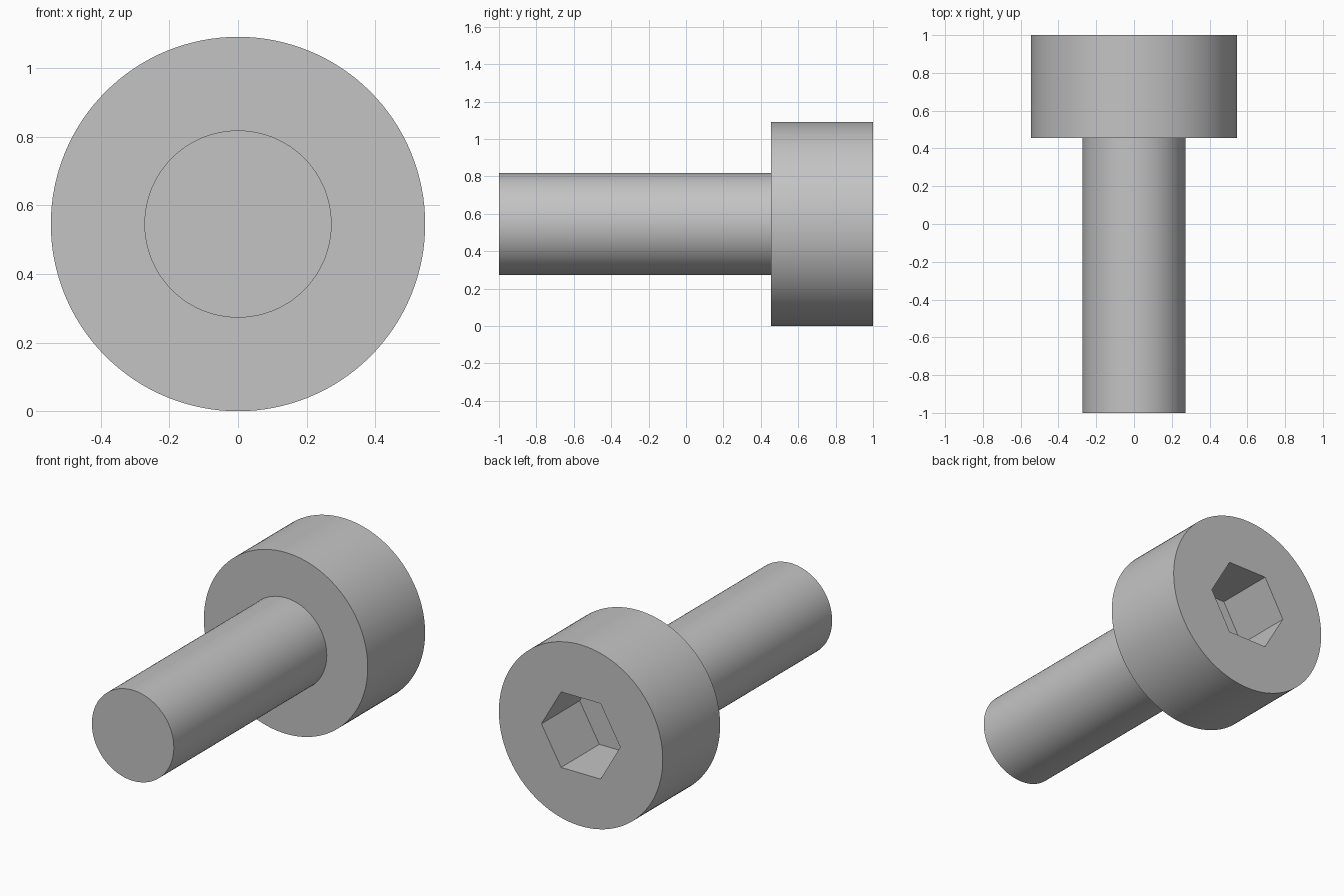
import bpy
import bmesh
from math import cos, sin, tau

cube = bpy.data.objects.get("Cube")
if cube:
    bpy.data.objects.remove(cube)

# Proportions: the shank diameter sets everything else
UNIT = 2 / 11
SHANK_R = 1.5 * UNIT
HEAD_R = 3 * UNIT
SOCKET_R = 1.25 * UNIT / cos(tau / 12)
HEAD_FRONT = 1 - 3 * UNIT
SOCKET_FLOOR = 1 - 2 * UNIT
SEGMENTS = 128

steel = bpy.data.materials.new("grey steel")
steel.use_nodes = True
GREY = (0.55, 0.55, 0.55, 1)
steel.diffuse_color = GREY
steel.node_tree.nodes["Principled BSDF"].inputs["Base Color"].default_value = GREY


def ring(bm, radius, y, sides=SEGMENTS):
    """Closed loop of edges around the screw axis."""
    verts = [bm.verts.new((radius * cos(tau * i / sides), y,
                           HEAD_R + radius * sin(tau * i / sides)))
             for i in range(sides)]
    edges = [bm.edges.new((verts[i - 1], verts[i])) for i in range(sides)]
    return verts, edges


def wall(bm, a, b):
    """Quads between two rings with the same number of sides."""
    n = len(a[0])
    for i in range(n):
        bm.faces.new((a[0][i - 1], a[0][i], b[0][i], b[0][i - 1]))


def finish(bm, name):
    bmesh.ops.recalc_face_normals(bm, faces=bm.faces)
    mesh = bpy.data.meshes.new(name)
    bm.to_mesh(mesh)
    bm.free()
    mesh.materials.append(steel)
    obj = bpy.data.objects.new(name, mesh)
    bpy.context.collection.objects.link(obj)
    bpy.ops.object.select_all(action='DESELECT')
    obj.select_set(True)
    bpy.context.view_layer.objects.active = obj
    bpy.ops.object.shade_smooth_by_angle()


# Shank: plain cylinder with a flat tip, open where it meets the head
bm = bmesh.new()
tip = ring(bm, SHANK_R, -1)
wall(bm, tip, ring(bm, SHANK_R, HEAD_FRONT))
bm.faces.new(tip[0])
finish(bm, "shank")

# Head: shoulder, round side, flat back face and hexagonal socket
bm = bmesh.new()
shoulder = ring(bm, HEAD_R, HEAD_FRONT)
rim = ring(bm, HEAD_R, 1)
socket_rim = ring(bm, SOCKET_R, 1, 6)
socket_floor = ring(bm, SOCKET_R, SOCKET_FLOOR, 6)
wall(bm, ring(bm, SHANK_R, HEAD_FRONT), shoulder)
wall(bm, shoulder, rim)
bmesh.ops.triangle_fill(bm, edges=rim[1] + socket_rim[1], use_beauty=True)
wall(bm, socket_rim, socket_floor)
bm.faces.new(socket_floor[0])
finish(bm, "head")
